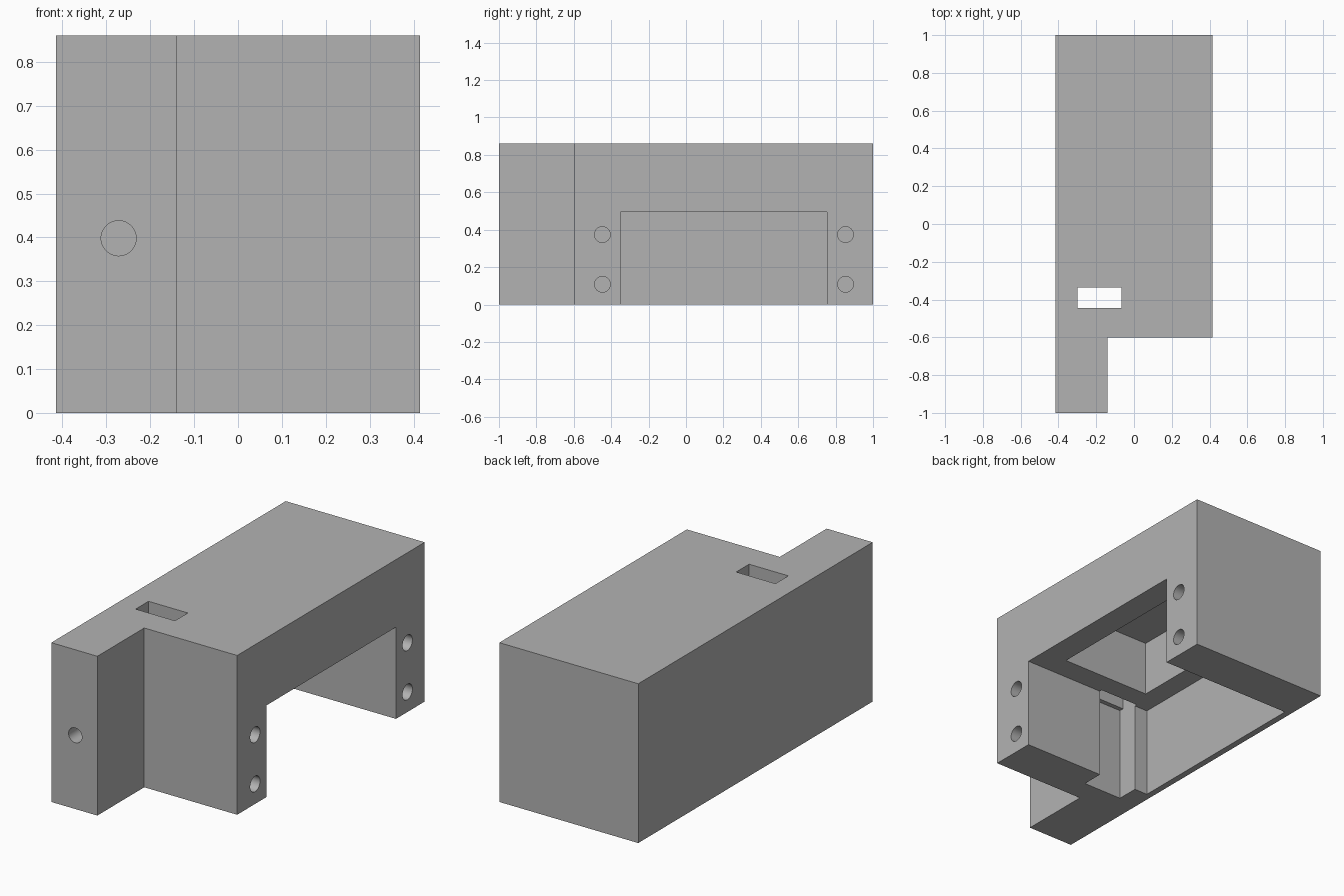
import bpy
import bmesh
from math import radians
from mathutils import Matrix, Vector

if "Cube" in bpy.data.objects:
    bpy.data.objects.remove(bpy.data.objects["Cube"], do_unlink=True)

# Single grey plastic
grey = bpy.data.materials.new("grey plastic")
grey.use_nodes = True
colour = (0.45, 0.45, 0.45, 1)
grey.diffuse_color = colour
grey.node_tree.nodes["Principled BSDF"].inputs["Base Color"].default_value = colour


def make_object(name, bm):
    bmesh.ops.recalc_face_normals(bm, faces=bm.faces)
    mesh = bpy.data.meshes.new(name)
    bm.to_mesh(mesh)
    bm.free()
    mesh.materials.append(grey)
    obj = bpy.data.objects.new(name, mesh)
    bpy.context.collection.objects.link(obj)
    return obj


def cut(cutter):
    """Subtract a cutter from the housing, then discard it."""
    cutter.hide_render = True
    bpy.context.view_layer.objects.active = housing
    mod = housing.modifiers.new(cutter.name, 'BOOLEAN')
    mod.operation = 'DIFFERENCE'
    mod.solver = 'EXACT'
    mod.object = cutter
    bpy.ops.object.modifier_apply(modifier=mod.name)
    bpy.data.objects.remove(cutter, do_unlink=True)


def cut_box(name, low, high):
    low, high = Vector(low), Vector(high)
    bm = bmesh.new()
    matrix = Matrix.Translation((low + high) / 2) @ Matrix.Diagonal((*(high - low), 1))
    bmesh.ops.create_cube(bm, size=1, matrix=matrix)
    cut(make_object(name, bm))


def cut_hole(name, centre, radius, depth, axis):
    """Blind round hole reaching the given depth either side of its mouth."""
    bm = bmesh.new()
    matrix = Matrix.Translation(centre) @ Matrix.Rotation(radians(90), 4, axis)
    bmesh.ops.create_cone(bm, cap_ends=True, segments=48, radius1=radius,
                          radius2=radius, depth=2 * depth, matrix=matrix)
    cut(make_object(name, bm))


# Block with a narrow arm at the front right, extruded from its plan
W, H = 0.415, 0.86
plan = [(-W, -1), (-0.14, -1), (-0.14, -0.6), (W, -0.6), (W, 1), (-W, 1)]
bm = bmesh.new()
base = bm.faces.new([bm.verts.new((x, y, 0)) for x, y in plan])
top = bmesh.ops.extrude_face_region(bm, geom=[base])["geom"]
bmesh.ops.translate(bm, vec=(0, 0, H),
                    verts=[v for v in top if isinstance(v, bmesh.types.BMVert)])
housing = make_object("housing", bm)

# Main cavity, open at the left side and bottom, with a pocket in its ceiling
cut_box("main_cavity", (-0.38, -0.35, -0.1), (0.6, 0.755, 0.495))
cut_box("ceiling_pocket", (-0.263, -0.22, 0.4), (0.272, 0.625, 0.795))

# Channel beside the cavity and the slot from it through the top
cut_box("channel", (-0.30, -0.47, -0.1), (-0.065, -0.34, 0.52))
cut_box("top_slot", (-0.30, -0.445, 0.3), (-0.065, -0.335, 1))

# Mounting holes: one in the arm, two in each post
cut_hole("arm_hole", (-0.272, -1, 0.398), 0.04, 0.35, 'X')
for y in (-0.447, 0.853):
    for z in (0.108, 0.374):
        cut_hole("post_hole", (W, y, z), 0.042, 0.3, 'Y')

# Smooth the hole walls, keep every other edge sharp
bpy.ops.object.select_all(action='DESELECT')
housing.select_set(True)
bpy.context.view_layer.objects.active = housing
bpy.ops.object.shade_smooth_by_angle(angle=radians(30))
